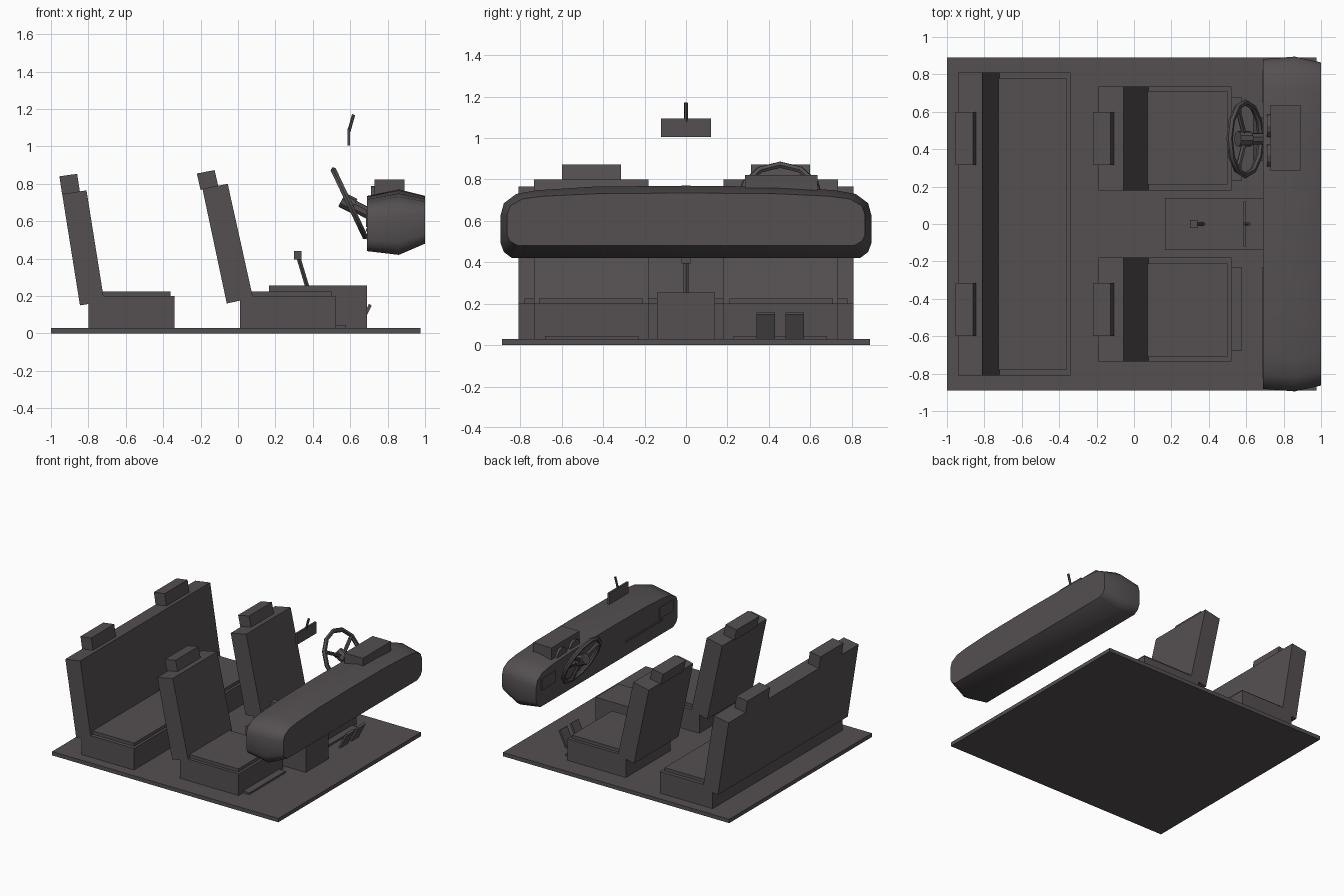
import bpy, bmesh, math
from mathutils import Vector

cube = bpy.data.objects.get("Cube")
if cube:
    bpy.data.objects.remove(cube, do_unlink=True)

trim = bpy.data.materials.new("dark_grey_trim")
trim.use_nodes = True
color = (0.09, 0.08, 0.085, 1)
trim.diffuse_color = color
bsdf = next(n for n in trim.node_tree.nodes if n.type == 'BSDF_PRINCIPLED')
bsdf.inputs["Base Color"].default_value = color
bsdf.inputs["Roughness"].default_value = 0.8


def make(name, bm):
    bmesh.ops.recalc_face_normals(bm, faces=bm.faces)
    mesh = bpy.data.meshes.new(name)
    bm.to_mesh(mesh)
    bm.free()
    mesh.materials.append(trim)
    obj = bpy.data.objects.new(name, mesh)
    bpy.context.collection.objects.link(obj)
    return obj


def smooth(obj, degrees):
    bpy.ops.object.select_all(action='DESELECT')
    obj.select_set(True)
    bpy.context.view_layer.objects.active = obj
    bpy.ops.object.shade_smooth_by_angle(angle=math.radians(degrees))


def loft(name, rings, closed=False):
    """Skin equal-length rings of points, capping the ends unless closed."""
    bm = bmesh.new()
    loops = [[bm.verts.new(p) for p in ring] for ring in rings]
    pairs = list(zip(loops, loops[1:]))
    if closed:
        pairs.append((loops[-1], loops[0]))
    else:
        bm.faces.new(loops[0])
        bm.faces.new(loops[-1])
    n = len(loops[0])
    for a, b in pairs:
        for i in range(n):
            j = (i + 1) % n
            bm.faces.new((a[i], a[j], b[j], b[i]))
    return make(name, bm)


def slab(name, profile, y0, y1):
    """Extrude an x-z side profile across the cabin."""
    return loft(name, [[(x, y, z) for x, z in profile] for y in (y0, y1)])


def box(name, x0, x1, y0, y1, z0, z1):
    return slab(name, [(x0, z0), (x1, z0), (x1, z1), (x0, z1)], y0, y1)


def rod(name, start, end, radius, sides=8, radius_end=None):
    start, end = Vector(start), Vector(end)
    axis = (end - start).normalized()
    u = axis.orthogonal().normalized()
    v = axis.cross(u)
    rings = []
    for p, r in ((start, radius), (end, radius_end or radius)):
        rings.append([p + r * (u * math.cos(a) + v * math.sin(a))
                      for a in (math.tau * (i + 0.5) / sides for i in range(sides))])
    return loft(name, rings)


# Floor
box("floor", -1, 0.975, -0.89, 0.89, 0, 0.03)

# Rear bench
box("rear_bench_base", -0.8, -0.34, -0.81, 0.81, 0.03, 0.2)
box("rear_bench_cushion", -0.74, -0.36, -0.78, 0.78, 0.2, 0.225)
slab("rear_backrest", [(-0.94, 0.745), (-0.81, 0.765), (-0.715, 0.17), (-0.845, 0.15)],
     -0.81, 0.81)

# Front seats and all headrests
for label, s in (("left", 1), ("right", -1)):
    box(f"{label}_seat_base", 0.01, 0.52, s * 0.18, s * 0.735, 0.03, 0.2)
    box(f"{label}_seat_cushion", 0.06, 0.5, s * 0.21, s * 0.71, 0.2, 0.225)
    box(f"{label}_seat_rail", 0.1, 0.575, s * 0.23, s * 0.68, 0.03, 0.045)
    slab(f"{label}_backrest", [(-0.19, 0.773), (-0.055, 0.8), (0.08, 0.19), (-0.06, 0.16)],
         s * 0.18, s * 0.735)
    slab(f"{label}_front_headrest",
         [(-0.22, 0.855), (-0.125, 0.873), (-0.105, 0.785), (-0.2, 0.767)], s * 0.315, s * 0.6)
    slab(f"{label}_rear_headrest",
         [(-0.955, 0.84), (-0.86, 0.853), (-0.845, 0.755), (-0.94, 0.742)], s * 0.315, s * 0.6)

# Centre console and gear lever
box("console", 0.165, 0.69, -0.14, 0.14, 0.03, 0.255)
rod("gear_lever", (0.37, 0, 0.25), (0.325, 0, 0.4), 0.011, 4)
box("gear_knob", 0.3, 0.34, -0.022, 0.022, 0.395, 0.44)

# Pedals
for i, y in enumerate((0.34, 0.48)):
    slab(f"pedal_{i + 1}", [(0.64, 0.03), (0.655, 0.03), (0.715, 0.148), (0.7, 0.158)],
         y, y + 0.09)

# Dashboard: one rounded outline, rescaled at three stations
half = [(0.45, 0.765), (0.72, 0.748), (0.82, 0.73), (0.88, 0.685), (0.895, 0.63),
        (0.895, 0.49), (0.88, 0.45), (0.84, 0.42)]
outline = [(0, 0.77)] + half + [(-y, z) for y, z in reversed(half)]


def station(x, width, low, high):
    return [(x, y * width, low + (z - 0.42) / 0.35 * (high - low)) for y, z in outline]


dash = loft("dashboard", [station(0.69, 0.985, 0.44, 0.735),
                          station(0.86, 1, 0.42, 0.77),
                          station(1, 0.965, 0.48, 0.735)])
smooth(dash, 40)

# Dashboard fittings
box("instrument_hood", 0.73, 0.89, 0.285, 0.635, 0.72, 0.822)
for i, y in enumerate((0.365, 0.525)):
    rod(f"gauge_{i + 1}", (0.712, y, 0.725), (0.75, y, 0.725), 0.062, 12)
for label, s in (("left", 1), ("right", -1)):
    box(f"{label}_vent", 0.684, 0.692, s * 0.65, s * 0.82, 0.57, 0.66)
box("glovebox_handle", 0.684, 0.692, -0.69, -0.23, 0.545, 0.56)

# Steering wheel
centre = Vector((0.595, 0.455, 0.695))
down = Vector((0.18, 0, -0.38)).normalized()
side = Vector((0, 1, 0))
normal = down.cross(side)
rings = []
for i in range(12):
    a = math.tau * i / 12
    out = down * math.cos(a) + side * math.sin(a)
    rings.append([centre + out * (0.195 + 0.017 * math.cos(b)) + normal * 0.017 * math.sin(b)
                  for b in (math.tau * k / 6 for k in range(6))])
smooth(loft("steering_wheel_rim", rings, closed=True), 35)
for i in range(3):
    a = math.tau * i / 3
    out = down * math.cos(a) + side * math.sin(a)
    rod(f"steering_spoke_{i + 1}", centre, centre + out * 0.195, 0.014, 6)
rod("steering_hub", (0.555, 0.455, 0.715), (0.62, 0.455, 0.682), 0.042, 10)
rod("steering_column", (0.6, 0.455, 0.692), (0.74, 0.455, 0.62), 0.032, 8)

# Rear-view mirror
box("mirror", 0.585, 0.6, -0.12, 0.12, 1.005, 1.095)
rod("mirror_stem", (0.593, 0, 1.08), (0.618, 0, 1.17), 0.009, 6)
